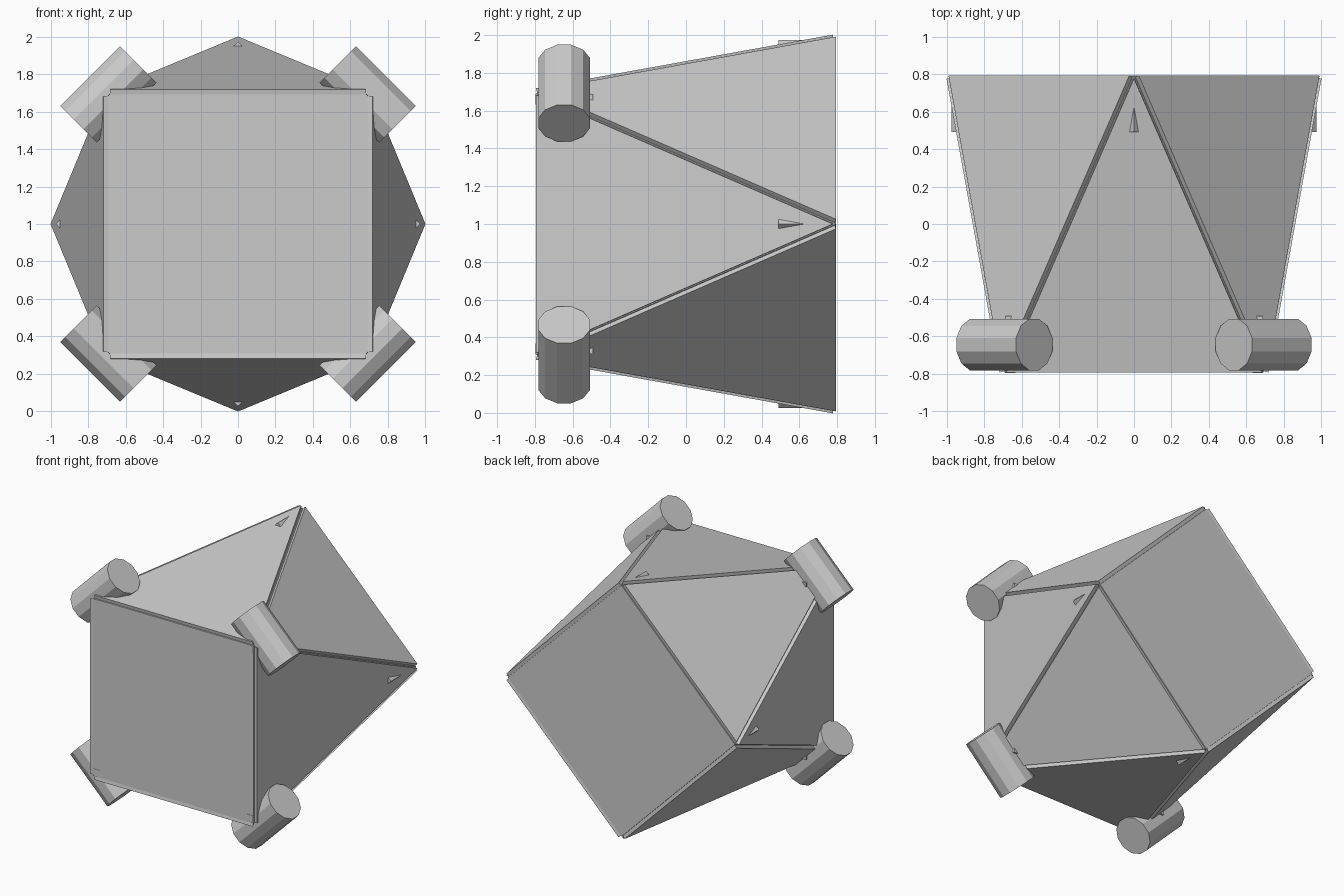
import bpy, bmesh, math
from mathutils import Vector, Matrix

if "Cube" in bpy.data.objects:
    bpy.data.objects.remove(bpy.data.objects["Cube"])

R, H, MID = 0.978, 0.795, Vector((0, 0, 1))
THICK, SCALE = 0.027, 0.988


def radial(deg, r, y):
    a = math.radians(deg)
    return MID + Vector((r * math.cos(a), y, r * math.sin(a)))


def make(name, verts, faces):
    bm = bmesh.new()
    vs = [bm.verts.new(v) for v in verts]
    for f in faces:
        bm.faces.new([vs[i] for i in f])
    bmesh.ops.recalc_face_normals(bm, faces=bm.faces)
    me = bpy.data.meshes.new(name)
    bm.to_mesh(me)
    bm.free()
    ob = bpy.data.objects.new(name, me)
    bpy.context.collection.objects.link(ob)


def rod(name, centre, axis, radius, length, sides, spin):
    # flat-sided rod along a given axis; spin turns its facets
    q = Vector((0, 0, 1)).rotation_difference(axis)
    bm = bmesh.new()
    bmesh.ops.create_cone(bm, cap_ends=True, segments=sides, radius1=radius,
                          radius2=radius, depth=length,
                          matrix=Matrix.Translation(centre) @ q.to_matrix().to_4x4()
                          @ Matrix.Rotation(spin, 4, 'Z'))
    me = bpy.data.meshes.new(name)
    bm.to_mesh(me)
    bm.free()
    bpy.context.collection.objects.link(bpy.data.objects.new(name, me))


# Square antiprism body: upright square in front, diamond at the back
front = [radial(45 + 90 * i, R, -H) for i in range(4)]
back = [radial(90 + 90 * i, R, H) for i in range(4)]
tris = []
for i in range(4):
    j = (i + 1) % 4
    tris += [(i, j, 4 + i), (4 + i, 4 + j, j)]
pts = front + back
make("body", pts, [(0, 1, 2, 3), (4, 5, 6, 7)] + tris)

# Raised triangular side panels
for k, t in enumerate(tris):
    p = [pts[i] for i in t]
    c = sum(p, Vector()) / 3
    n = (p[1] - p[0]).cross(p[2] - p[0]).normalized()
    if n.dot(c - MID) < 0:
        n.negate()
    p = [c + (v - c) * SCALE for v in p]
    make(f"side_panel_{k + 1}", p + [v + n * THICK for v in p],
         [(0, 1, 2), (3, 4, 5), (0, 1, 4, 3), (1, 2, 5, 4), (2, 0, 3, 5)])

# Four thrusters across the front corners
for i in range(4):
    deg = 45 + 90 * i
    a = math.radians(deg)
    rod(f"thruster_{i + 1}", radial(deg, 0.98, -0.645),
        Vector((-math.sin(a), 0, math.cos(a))), 0.142, 0.45, 12, math.pi / 12)

# Eight small ridged pegs at the corners
for i in range(8):
    deg = 45 * i
    y = -0.645 if i % 2 else 0.643
    rod(f"corner_peg_{i + 1}", radial(deg, 0.935, y), Vector((0, 1, 0)),
        0.04, 0.304, 4, math.radians(deg))
